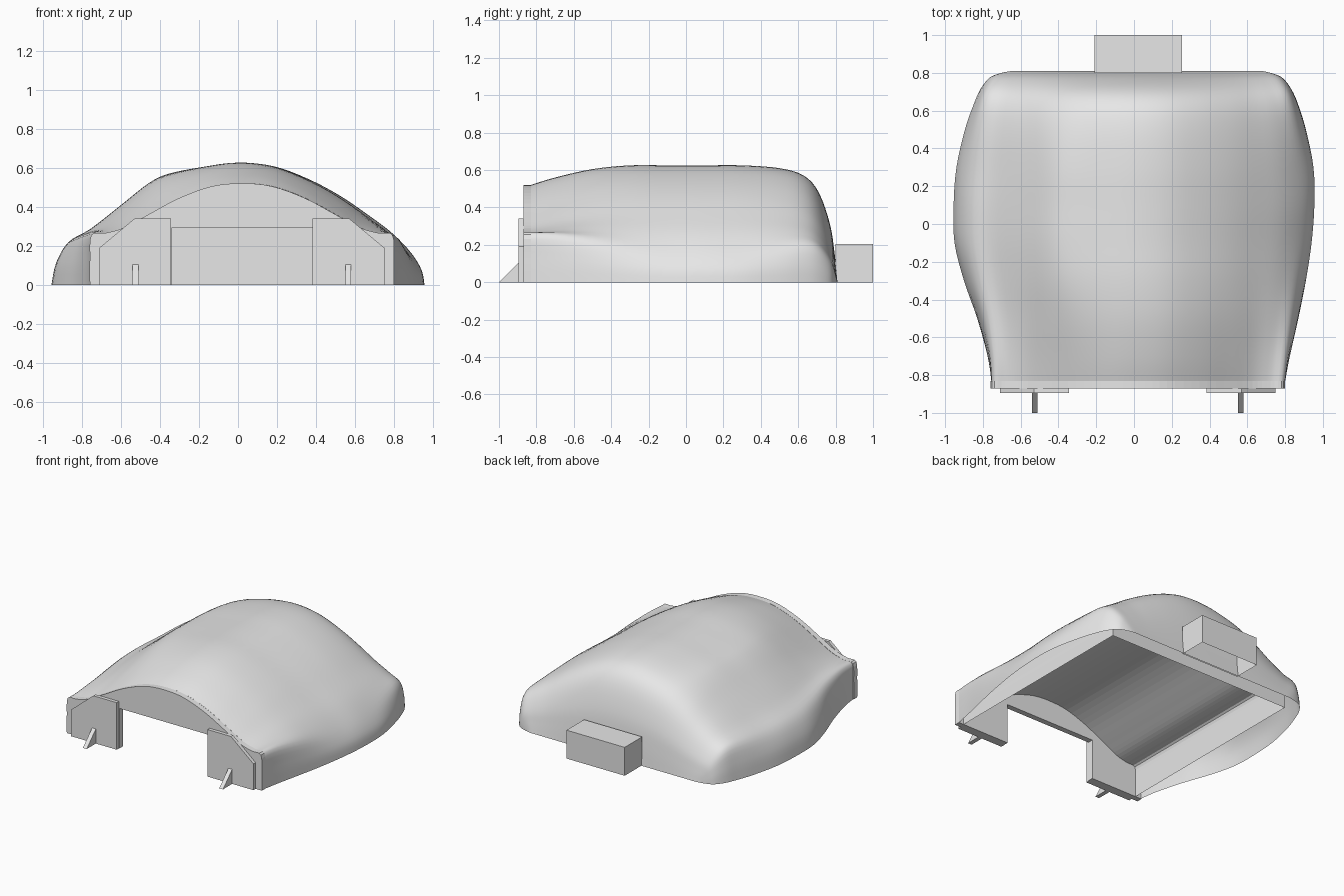
import bpy, bmesh
from mathutils import Vector

cube = bpy.data.objects.get("Cube")
if cube:
    bpy.data.objects.remove(cube, do_unlink=True)

grey = bpy.data.materials.new("plain grey")
grey.use_nodes = True
colour = (0.8, 0.8, 0.8, 1)
grey.diffuse_color = colour
grey.node_tree.nodes["Principled BSDF"].inputs["Base Color"].default_value = colour


def add_object(name, bm, smooth=None):
    bmesh.ops.recalc_face_normals(bm, faces=bm.faces)
    mesh = bpy.data.meshes.new(name)
    bm.to_mesh(mesh)
    bm.free()
    mesh.materials.append(grey)
    obj = bpy.data.objects.new(name, mesh)
    bpy.context.collection.objects.link(obj)
    if smooth:
        bpy.ops.object.select_all(action="DESELECT")
        obj.select_set(True)
        bpy.context.view_layer.objects.active = obj
        bpy.ops.object.shade_smooth_by_angle(angle=smooth)
    return obj


def prism(name, outline, axis, start, end):
    """Extrude a closed 2D outline along x or y."""
    bm = bmesh.new()
    place = (lambda p: (start, p[0], p[1])) if axis == "x" else (lambda p: (p[0], start, p[1]))
    face = bm.faces.new([bm.verts.new(place(p)) for p in outline])
    moved = bmesh.ops.extrude_face_region(bm, geom=[face])["geom"]
    shift = Vector((end - start, 0, 0) if axis == "x" else (0, end - start, 0))
    bmesh.ops.translate(bm, vec=shift, verts=[v for v in moved if isinstance(v, bmesh.types.BMVert)])
    return add_object(name, bm)


def smooth_rows(rows, steps):
    """Catmull-Rom interpolation through rows of values."""
    rows = [Vector(r) for r in rows]
    result = []
    for i in range(len(rows) - 1):
        a, b, c, d = rows[max(i - 1, 0)], rows[i], rows[i + 1], rows[min(i + 2, len(rows) - 1)]
        for k in range(steps):
            t = k / steps
            result.append(b + (c - a) * (t / 2) + (a * 2 - b * 5 + c * 4 - d) * (t * t / 2)
                          + (b * 3 - a - c * 3 + d) * (t ** 3 / 2))
    return result + [rows[-1]]


# Cross-sections: position across the width, share of the crest height
half_arch = [(1, 0), (1, .25), (.99, .49), (.9, .51), (.78, .56), (.63, .68), (.42, .85), (.2, .97)]
arch = smooth_rows([(-u, h) for u, h in half_arch] + [(0, 1)] + half_arch[::-1], 4)
hump = smooth_rows([(-1, 0), (-.975, .18), (-.91, .35), (-.79, .46), (-.63, .65), (-.48, .83),
                    (-.37, .91), (-.19, .965), (0, 1), (.19, .97), (.37, .87), (.54, .735),
                    (.7, .57), (.83, .42), (.93, .26), (.985, .12), (1, 0)], 4)

# Draped outer shell, open underneath: y, left edge, right edge, crest, arch share
stations = smooth_rows([
    (-.83, -.755, .80, .52, 1), (-.7, -.775, .825, .56, .8), (-.5, -.83, .87, .605, .45),
    (-.3, -.90, .91, .625, .15), (-.1, -.95, .94, .625, 0), (.1, -.955, .955, .625, 0),
    (.3, -.94, .95, .625, 0), (.5, -.895, .91, .61, .2), (.63, -.85, .87, .57, .4),
    (.71, -.815, .835, .48, .5), (.77, -.77, .79, .31, .5), (.795, -.72, .74, .15, .5),
    (.81, -.65, .68, 0, .5)], 4)
bm = bmesh.new()
previous = None
for y, left, right, crest, share in stations:
    ring = []
    for a, h in zip(arch, hump):
        u, z = h.lerp(a, share)
        ring.append(bm.verts.new(((left + right) / 2 + u * (right - left) / 2, y, max(z * crest, 0))))
    if previous:
        for i in range(len(ring) - 1):
            bm.faces.new((previous[i], previous[i + 1], ring[i + 1], ring[i]))
    previous = ring
bmesh.ops.remove_doubles(bm, verts=bm.verts, dist=0.0005)
add_object("outer_shell", bm, 0.9)

# Inner room: vaulted roof and side walls, closed at the back
bm = bmesh.new()
rings = [[bm.verts.new((.025 + .735 * u, y, .45 * h)) for u, h in arch] for y in (-.83, .69)]
for i in range(len(arch) - 1):
    bm.faces.new((rings[0][i], rings[0][i + 1], rings[1][i + 1], rings[1][i]))
bm.faces.new(rings[1])
add_object("inner_room", bm)

# Front wall with its doorway
door = [(.385, 0), (.385, .29), (-.34, .29), (-.34, 0)]
prism("front_wall", [(.02 + .78 * u, .52 * h) for u, h in arch] + door, "y", -.87, -.83)

# Door side panels and their small braces
for side, s, centre in (("right", -1, .02), ("left", 1, .02)):
    panel = [(.363, 0), (.363, .34), (.55, .34), (.73, .19), (.73, 0)]
    prism(side + "_panel", [(centre + s * x, z) for x, z in panel], "y", -.895, -.87)
    x = centre + s * .545
    prism(side + "_brace", [(-1, 0), (-.895, .105), (-.895, 0)], "x", x - .015, x + .015)

# Rear box, open underneath
bm = bmesh.new()
bmesh.ops.create_cube(bm, size=1)
for v in bm.verts:
    v.co = (.0225 + v.co.x * .465, .9 + v.co.y * .2, .1025 + v.co.z * .205)
bmesh.ops.delete(bm, geom=[f for f in bm.faces if f.normal.z < -.5], context="FACES")
add_object("rear_box", bm)
